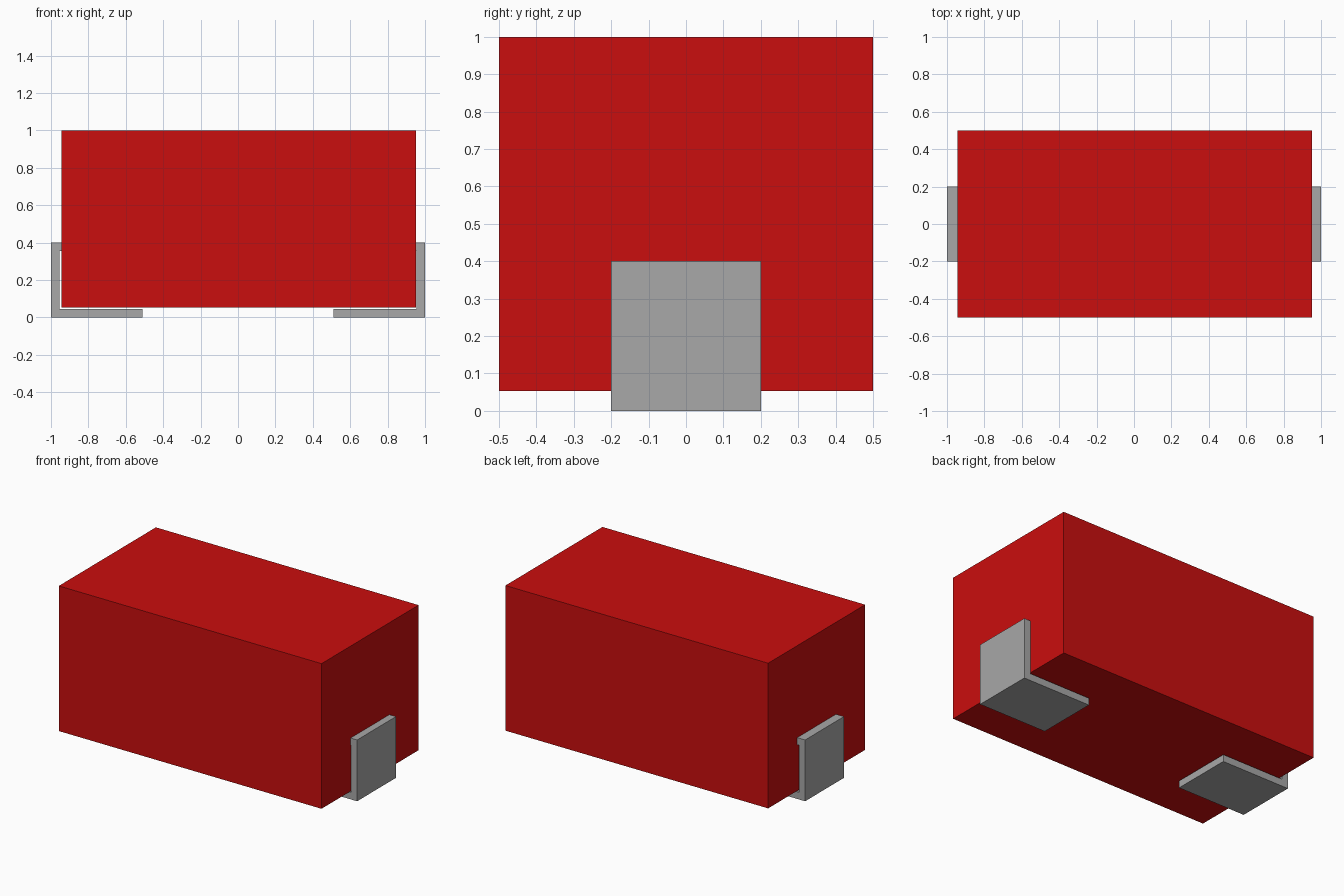
import bpy, bmesh

old = bpy.data.objects.get("Cube")
if old:
    bpy.data.objects.remove(old, do_unlink=True)


def make_material(name, rgb):
    mat = bpy.data.materials.new(name)
    mat.use_nodes = True
    mat.diffuse_color = (*rgb, 1)
    mat.node_tree.nodes["Principled BSDF"].inputs["Base Color"].default_value = (*rgb, 1)
    return mat


def extrude_profile(name, points, half_depth, mat):
    """Extrude an (x, z) outline along y, centred on y = 0."""
    bm = bmesh.new()
    face = bm.faces.new([bm.verts.new((x, -half_depth, z)) for x, z in points])
    ext = bmesh.ops.extrude_face_region(bm, geom=[face])
    verts = [g for g in ext["geom"] if isinstance(g, bmesh.types.BMVert)]
    bmesh.ops.translate(bm, verts=verts, vec=(0, 2 * half_depth, 0))
    bmesh.ops.recalc_face_normals(bm, faces=bm.faces)
    mesh = bpy.data.meshes.new(name)
    bm.to_mesh(mesh)
    bm.free()
    mesh.materials.append(mat)
    obj = bpy.data.objects.new(name, mesh)
    bpy.context.collection.objects.link(obj)
    return obj


red = make_material("red body", (0.591, 0.0044, 0.0044))
grey = make_material("grey metal", (0.392, 0.392, 0.392))

# Main block, sitting slightly off centre between the terminals
x0, x1, z0, z1 = -0.943, 0.953, 0.053, 1.0
extrude_profile("body", [(x0, z0), (x1, z0), (x1, z1), (x0, z1)], 0.5, red)

# Folded terminals: foot under the block, upright plate, lip entering the block
T = 0.046
outline = [(0.51, 0), (1, 0), (1, 0.4), (0.85, 0.4), (0.85, 0.4 - T),
           (1 - T, 0.4 - T), (1 - T, T), (0.51, T)]
for name, side in (("left_terminal", 1), ("right_terminal", -1)):
    extrude_profile(name, [(side * x, z) for x, z in outline], 0.2, grey)
